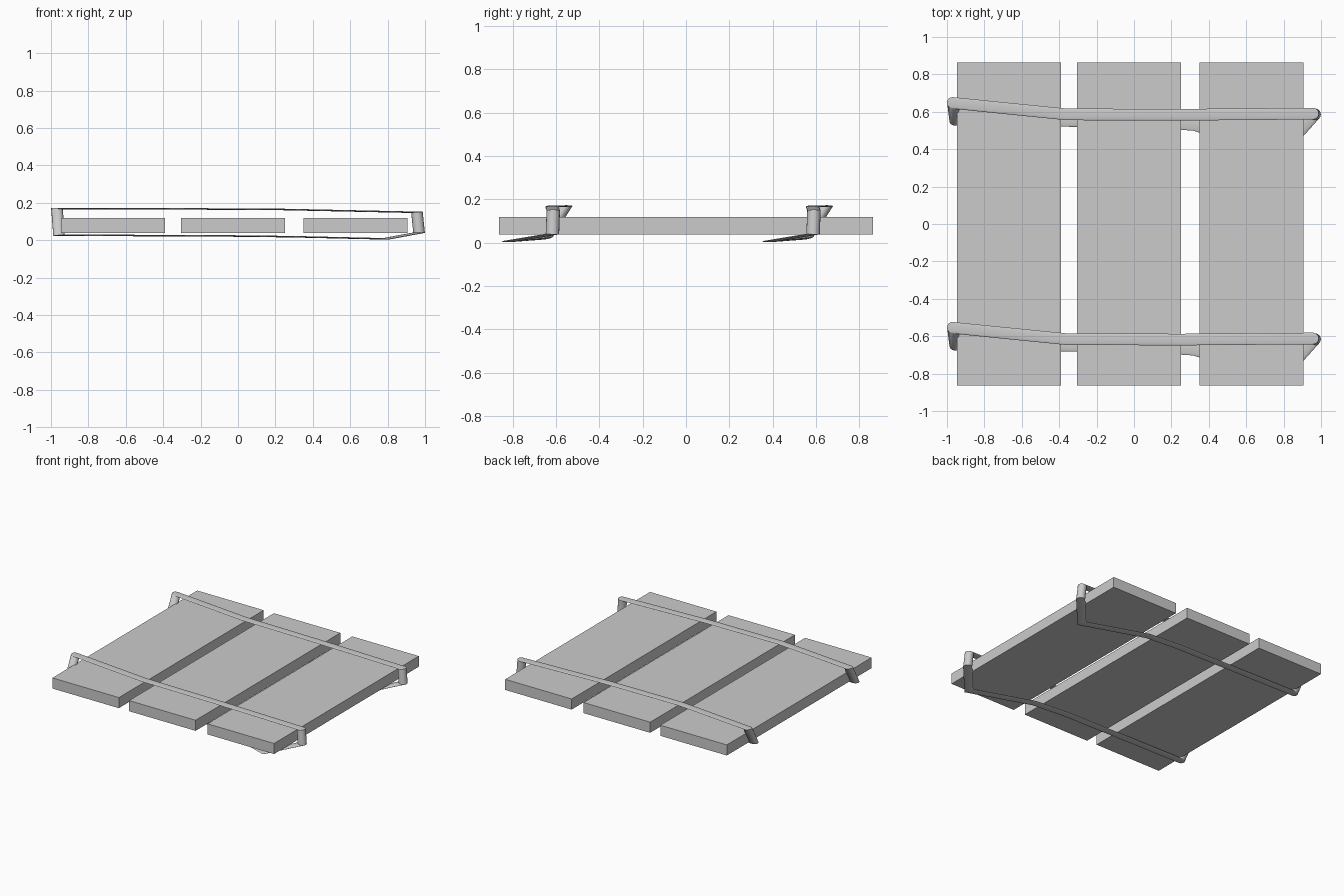
import bpy, bmesh, math
from mathutils import Vector

if "Cube" in bpy.data.objects:
    bpy.data.objects.remove(bpy.data.objects["Cube"])

SQUASH = 0.13      # straps are round tubes flattened in height
RADIUS = 0.031
SIDES = 16


def plank(name, x0):
    bpy.ops.mesh.primitive_cube_add(size=1, location=(x0 + 0.2775, 0, 0.079))
    ob = bpy.context.object
    ob.name = name
    ob.scale = (0.555, 1.726, 0.08)
    bpy.ops.object.transform_apply(location=False, rotation=False, scale=True)


def strap(name, path, y):
    """Closed mitred tube along the path, flattened in z."""
    pts = [Vector((p[0], p[1], p[2] / SQUASH)) for p in path]
    n = len(pts)
    dirs = [(pts[(i + 1) % n] - pts[i]).normalized() for i in range(n)]

    def to_corner(co, d, i):
        normal = dirs[i - 1] + dirs[i]
        return co + d * ((pts[i] - co).dot(normal) / d.dot(normal))

    # first ring, then slide it along each segment to the next mitre plane
    u = dirs[0].cross(Vector((0, 0, 1))).normalized()
    w = dirs[0].cross(u)
    angles = [2 * math.pi * k / SIDES for k in range(SIDES)]
    ring = [to_corner(pts[0] + RADIUS * (u * math.cos(a) + w * math.sin(a)), dirs[0], 0)
            for a in angles]
    rings = [ring]
    for i in range(1, n):
        rings.append([to_corner(c, dirs[i - 1], i) for c in rings[-1]])

    bm = bmesh.new()
    vs = [[bm.verts.new((c.x, c.y, c.z * SQUASH)) for c in r] for r in rings]
    # best rotation for closing the loop
    closing = [to_corner(c, dirs[-1], 0) for c in rings[-1]]
    shift = min(range(SIDES), key=lambda s: sum(
        (closing[k] - rings[0][(k + s) % SIDES]).length for k in range(SIDES)))
    for i in range(n):
        a, b = vs[i], vs[(i + 1) % n]
        s = shift if i == n - 1 else 0
        for k in range(SIDES):
            bm.faces.new((a[k], a[(k + 1) % SIDES],
                          b[(k + 1 + s) % SIDES], b[(k + s) % SIDES]))
    bmesh.ops.recalc_face_normals(bm, faces=bm.faces)
    me = bpy.data.meshes.new(name)
    bm.to_mesh(me)
    bm.free()
    ob = bpy.data.objects.new(name, me)
    bpy.context.collection.objects.link(ob)
    ob.location.y = y
    bpy.ops.object.select_all(action='DESELECT')
    ob.select_set(True)
    bpy.context.view_layer.objects.active = ob
    bpy.ops.object.shade_smooth_by_angle(angle=math.radians(40))


# three planks
for i, x0 in enumerate((-0.945, -0.305, 0.35)):
    plank(f"plank_{i + 1}", x0)

# strap loop: over the top, down the right end, back underneath
loop = [
    (-0.968, 0.045, 0.169), (-0.36, -0.016, 0.168), (0.25, -0.018, 0.164),
    (0.957, -0.012, 0.149), (0.968, -0.016, 0.040), (0.79, -0.215, 0.007),
    (0.32, -0.072, 0.018), (0.05, -0.055, 0.022), (-0.957, -0.045, 0.027),
]
strap("front_strap", loop, -0.60)
strap("back_strap", loop, 0.602)
